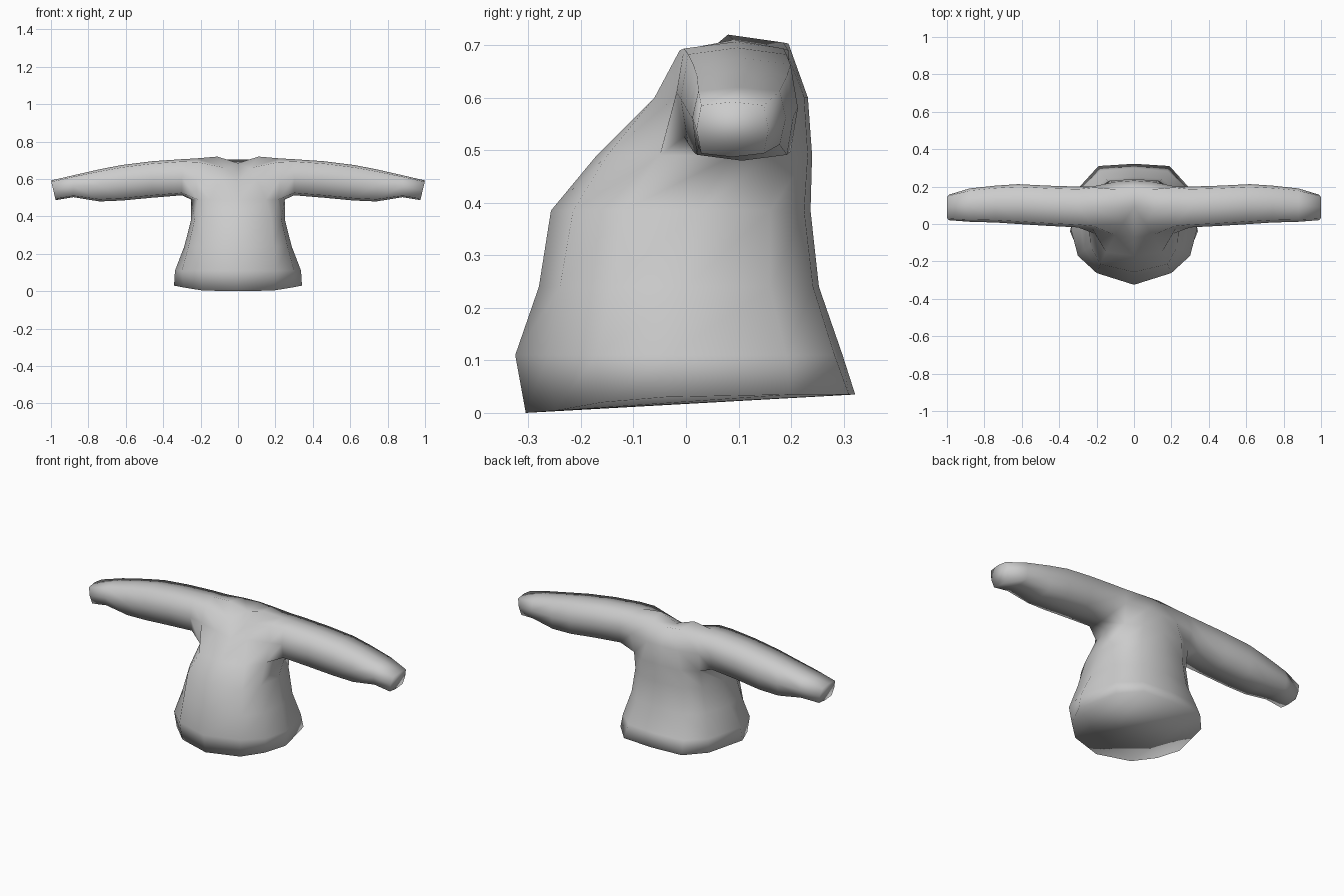
import bpy, bmesh

if "Cube" in bpy.data.objects:
    bpy.data.objects.remove(bpy.data.objects["Cube"])

# Torso half-rings, front centre round the side to back centre: (x, y, z)
def ring(z, *pts):
    return [(p[0], p[1], p[2] if len(p) > 2 else z) for p in pts]

TORSO = [
    ring(0, (0, -.305), (.19, -.25, .004), (.29, -.16, .02), (.342, -.04, .03),
         (.29, .2, .035), (.19, .31, .035), (0, .322, .035)),
    ring(.11, (0, -.325), (.2, -.262), (.3, -.17), (.337, -.03), (.28, .19), (.18, .283), (0, .298)),
    ring(.24, (0, -.28), (.19, -.24), (.265, -.14), (.287, 0), (.245, .16), (.15, .242), (0, .253)),
    ring(.385, (0, -.257), (.18, -.215), (.232, -.12), (.25, .02), (.22, .16), (.14, .225), (0, .237)),
    ring(.49, (0, -.17), (.15, -.15), (.215, -.05), (.25, .09), (.215, .18), (.13, .232), (0, .24)),
]
# Chest and shoulder points above the armpit
CHEST_FRONT = [(0, -.072, .585), (.1, -.06, .6), (.225, -.022, .6)]
CHEST_BACK = [(.225, .2, .6), (.1, .225, .6), (0, .232, .6)]
TOP_FRONT = [(.06, .005, .658), (.215, -.012, .69)]
COLLAR, SHOULDER = (.11, .08, .72), (.225, .09, .71)
TOP_BACK = [(.21, .195, .69), (.09, .185, .705), (0, .195, .703)]
NECK_CENTRE = (0, .09, .685)

# Sleeve sections: x, y front, y back, z bottom, z top
SLEEVE = [(.3, -.018, .2, .513, .706), (.46, -.01, .205, .5, .695),
          (.62, .0, .213, .485, .675), (.74, .008, .205, .48, .652),
          (.88, .012, .19, .503, .62), (1.0, .02, .157, .487, .592)]
OCTAGON = [(0, -1), (-.87, -.87), (-1, 0), (-.87, .87), (0, 1), (.87, .87), (1, 0), (.87, -.87)]

bm = bmesh.new()

def half(side):
    def verts(pts):
        return [bm.verts.new((side * x, y, z)) for x, y, z in pts]

    def face(*vs):
        bm.faces.new(vs)

    def strip(a, b):
        for i in range(len(a) - 1):
            face(a[i], a[i + 1], b[i + 1], b[i])

    # torso wall and hem underside
    rings = [verts(r) for r in TORSO]
    for lo, hi in zip(rings, rings[1:]):
        strip(lo, hi)
    h = rings[0]
    face(h[0], h[1], h[5], h[6])
    face(h[1], h[2], h[4], h[5])
    face(h[2], h[3], h[4])

    # chest, upper back and shoulders
    arm = rings[-1]
    cf, cb = verts(CHEST_FRONT), verts(CHEST_BACK)
    tf, tb = verts(TOP_FRONT), verts(TOP_BACK)
    collar, shoulder, centre = verts([COLLAR, SHOULDER, NECK_CENTRE])
    strip(arm[:3], cf)
    strip(arm[4:], cb)
    strip(cb, tb)
    face(cf[0], cf[1], tf[0])
    face(cf[1], cf[2], tf[1], tf[0])
    face(tf[0], tf[1], shoulder, collar)
    face(collar, shoulder, tb[0], tb[1])

    # neck opening panel
    neck = [cf[0], tf[0], collar, tb[1], tb[2]]
    for a, b in zip(neck, neck[1:]):
        face(a, b, centre)

    # sleeve lofted from the armhole to the cuff
    loop = [arm[3], arm[2], cf[2], tf[1], shoulder, tb[0], cb[0], arm[4]]
    for x, y0, y1, z0, z1 in SLEEVE:
        cuff = x == 1.0
        sec = verts([(x - (.0125 * (1 - v) if cuff else 0),
                      (y0 + y1) / 2 + u * (y1 - y0) / 2,
                      (z0 + z1) / 2 + v * (z1 - z0) / 2) for u, v in OCTAGON])
        strip(loop + loop[:1], sec + sec[:1])
        loop = sec
    face(*loop)

half(1)
half(-1)
bmesh.ops.remove_doubles(bm, verts=bm.verts[:], dist=1e-4)
bmesh.ops.recalc_face_normals(bm, faces=bm.faces[:])
for f in bm.faces:
    f.smooth = True

mesh = bpy.data.meshes.new("sweater")
bm.to_mesh(mesh)
bm.free()
grey = bpy.data.materials.new("light grey cloth")
grey.diffuse_color = (.6, .6, .6, 1)
grey.use_nodes = True
grey.node_tree.nodes["Principled BSDF"].inputs["Base Color"].default_value = grey.diffuse_color
mesh.materials.append(grey)
sweater = bpy.data.objects.new("sweater", mesh)
bpy.context.collection.objects.link(sweater)
